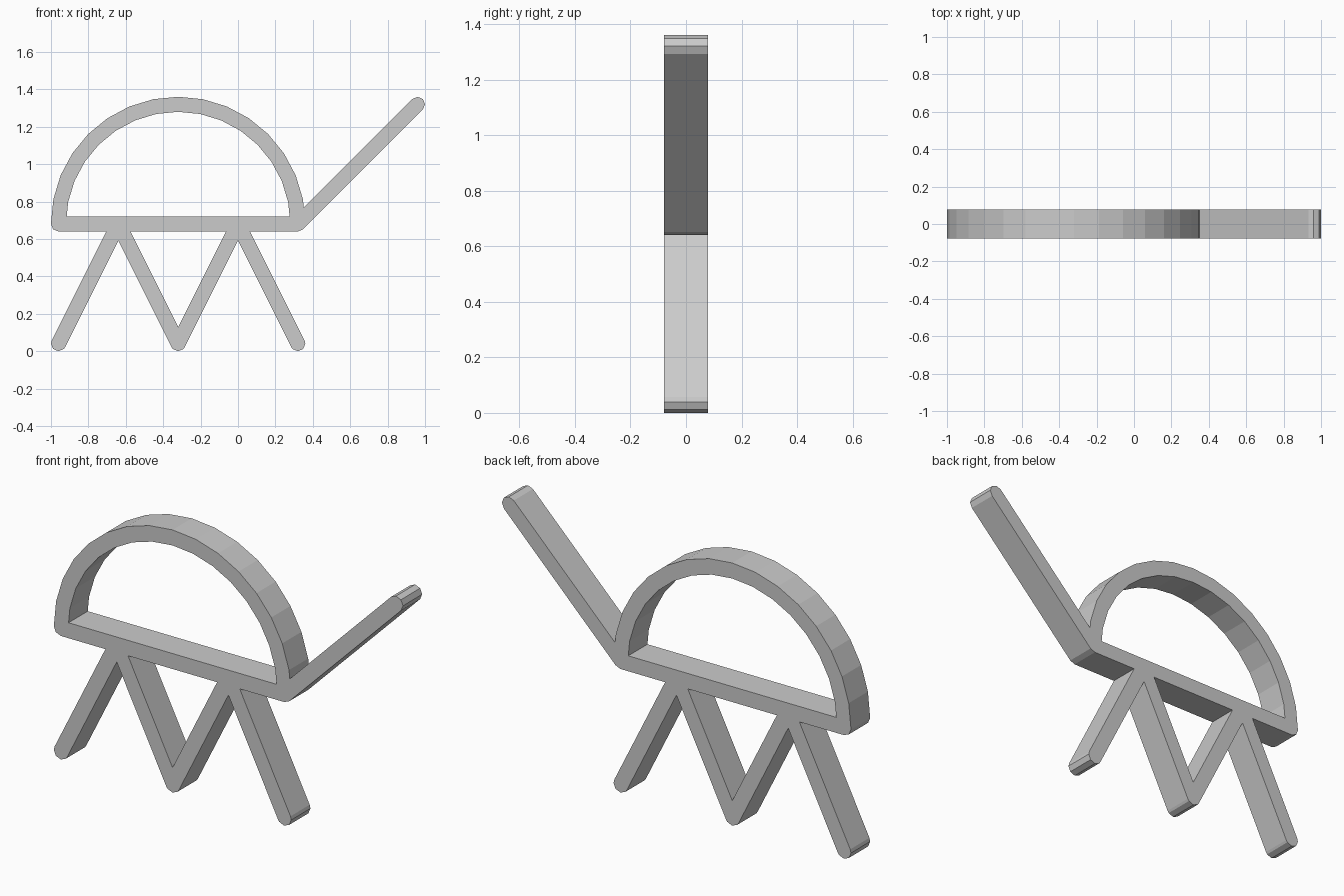
import bpy, bmesh, math
from mathutils import Vector
from mathutils.geometry import delaunay_2d_cdt

cube = bpy.data.objects.get("Cube")
if cube:
    bpy.data.objects.remove(cube, do_unlink=True)

R = 0.04       # half the stroke width
DEPTH = 0.157  # thickness front to back
ARC_R = 0.64
SEGMENTS = 16


def polar(centre, radius, angle):
    return centre + radius * Vector((math.cos(angle), math.sin(angle)))


def stroke(a, b):
    """Straight bar with eight-sided rounded ends, as a convex outline."""
    d = (b - a).normalized()
    side = Vector((-d.y, d.x))
    heading = math.atan2(d.y, d.x)
    outline = []
    for centre, turn in ((b, heading), (a, heading + math.pi)):
        offsets = []
        for i in range(8):
            off = (i * math.pi / 4 - turn + math.pi) % math.tau - math.pi
            if abs(off) < math.pi / 2 - 0.01:
                offsets.append(off)
        offsets = [-math.pi / 2] + sorted(offsets) + [math.pi / 2]
        outline += [polar(centre, R, turn + off) for off in offsets]
    return outline


# Centre lines of the bars
hub = Vector((-0.32, 0.68))
left_end, right_end = Vector((-0.96, 0.68)), Vector((0.32, 0.68))
zigzag = [Vector((-0.96 + 0.32 * i, 0.68 if i % 2 else 0.04)) for i in range(5)]
outlines = [stroke(left_end, right_end), stroke(right_end, Vector((0.96, 1.32)))]
outlines += [stroke(a, b) for a, b in zip(zigzag, zigzag[1:])]

# Half-round shell
step = math.pi / SEGMENTS
miter = R / math.cos(step / 2)
for i in range(SEGMENTS):
    a, b = i * step, (i + 1) * step
    outlines.append([polar(hub, ARC_R - miter, a), polar(hub, ARC_R + miter, a),
                     polar(hub, ARC_R + miter, b), polar(hub, ARC_R - miter, b)])

# Merge all outlines into one flat sheet
points, loops = [], []
for outline in outlines:
    loops.append(list(range(len(points), len(points) + len(outline))))
    points += outline
verts, _, faces, _, _, sources = delaunay_2d_cdt(points, [], loops, 1, 1e-5)

bm = bmesh.new()
bverts = [bm.verts.new((v.x, -DEPTH / 2, v.y)) for v in verts]
for face, source in zip(faces, sources):
    if source:
        bm.faces.new([bverts[i] for i in face])
bmesh.ops.delete(bm, geom=[v for v in bm.verts if not v.link_faces], context='VERTS')

# Thicken the sheet
result = bmesh.ops.extrude_face_region(bm, geom=bm.faces[:])
moved = [g for g in result["geom"] if isinstance(g, bmesh.types.BMVert)]
bmesh.ops.translate(bm, verts=moved, vec=(0, DEPTH, 0))
bmesh.ops.recalc_face_normals(bm, faces=bm.faces[:])

mesh = bpy.data.meshes.new("line_creature")
bm.to_mesh(mesh)
bm.free()
body = bpy.data.objects.new("line_creature", mesh)
bpy.context.collection.objects.link(body)

# Plain grey
grey = bpy.data.materials.new("light_grey")
grey.use_nodes = True
colour = (0.6, 0.6, 0.6, 1)
grey.diffuse_color = colour
grey.node_tree.nodes["Principled BSDF"].inputs["Base Color"].default_value = colour
mesh.materials.append(grey)
